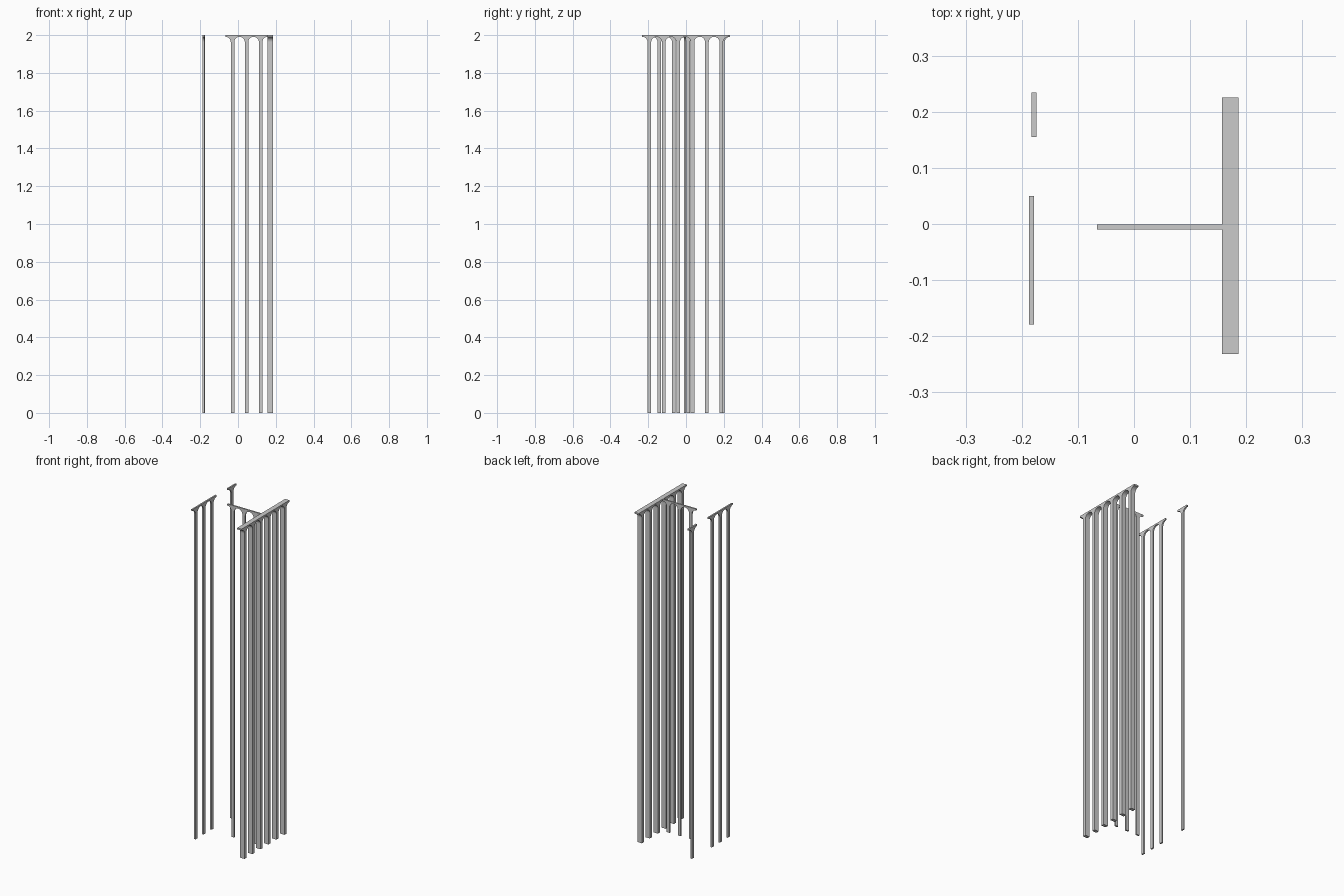
import bpy, bmesh, math
from mathutils import Vector

if "Cube" in bpy.data.objects:
    bpy.data.objects.remove(bpy.data.objects["Cube"])

H = 2.0            # overall height
CAP = 0.009        # thickness of the lintel above each arch
HALF = 0.0095      # half width of a column
SEG = 8            # segments per quarter arch


def arcade(name, start, end, across, bays, along_y):
    """Row of columns with flared heads joined by arches, extruded across its thickness."""
    pitch = (end - start) / bays
    r = pitch / 2 - HALF
    spring = H - CAP - r
    pts = [(end, H), (start, H)]
    for i in range(bays):
        c = start + pitch * (i + 0.5)
        steps = [math.pi / 2 * k / SEG for k in range(SEG + 1)]
        left = [(c - pitch / 2 + r * math.sin(a), spring + r * math.cos(a)) for a in steps]
        right = [(2 * c - u, z) for u, z in reversed(left)]
        if i:
            left = left[1:]          # the arch crown is shared with the previous bay
        pts += left + [(c - HALF, 0), (c + HALF, 0)] + right

    def place(u, z):
        return Vector((across[0], u, z)) if along_y else Vector((u, across[0], z))

    bm = bmesh.new()
    face = bm.faces.new([bm.verts.new(place(u, z)) for u, z in pts])
    out = bmesh.ops.extrude_face_region(bm, geom=[face])
    depth = across[1] - across[0]
    shift = Vector((depth, 0, 0)) if along_y else Vector((0, depth, 0))
    bmesh.ops.translate(bm, vec=shift,
                        verts=[v for v in out["geom"] if isinstance(v, bmesh.types.BMVert)])
    bmesh.ops.recalc_face_normals(bm, faces=bm.faces)
    bmesh.ops.triangulate(bm, faces=[f for f in bm.faces if len(f.verts) > 4])
    mesh = bpy.data.meshes.new(name)
    bm.to_mesh(mesh)
    bm.free()
    obj = bpy.data.objects.new(name, mesh)
    bpy.context.collection.objects.link(obj)
    return obj


# Thick row on the right, thin cross row, and two thin rows on the left
arcade("thick_arcade", -0.232, 0.225, (0.157, 0.186), 6, True)
arcade("cross_arcade", -0.066, 0.157, (-0.0095, -0.0005), 3, False)
arcade("left_arcade", -0.179, 0.050, (-0.187, -0.178), 3, True)
arcade("single_column", 0.155, 0.234, (-0.183, -0.174), 1, True)
